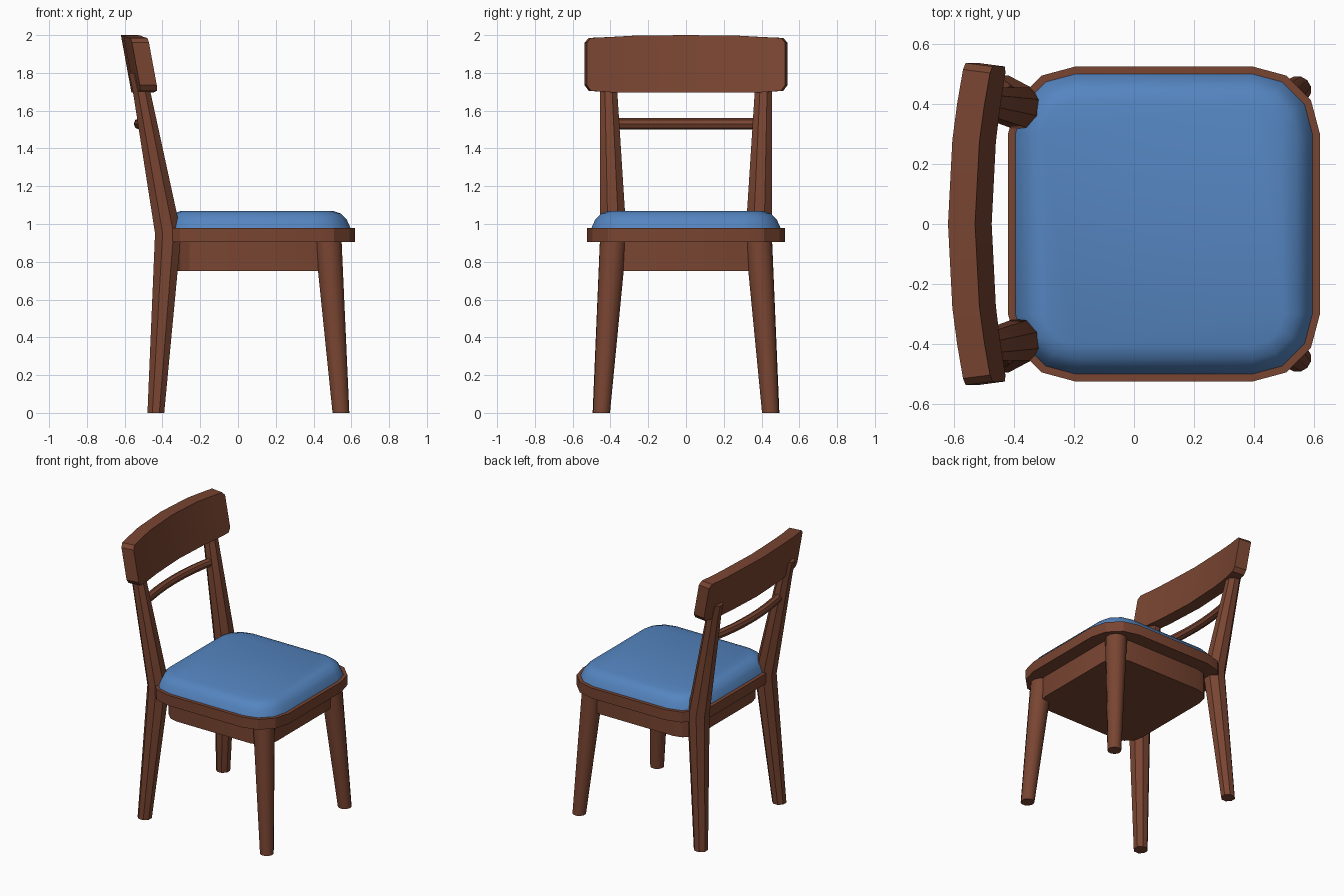
import bpy
import bmesh
import math

cube = bpy.data.objects.get("Cube")
if cube:
    bpy.data.objects.remove(cube, do_unlink=True)


def material(name, color):
    mat = bpy.data.materials.new(name)
    mat.use_nodes = True
    mat.diffuse_color = color
    mat.node_tree.nodes["Principled BSDF"].inputs["Base Color"].default_value = color
    return mat


WOOD = material("brown wood", (0.19, 0.059, 0.031, 1))
FABRIC = material("blue fabric", (0.09, 0.235, 0.53, 1))


def loft(name, rings, mat, angle, mirror=False):
    """Skin a list of equal-length rings, cap both ends and shade by angle."""
    bm = bmesh.new()
    loops = [[bm.verts.new(p) for p in ring] for ring in rings]
    count = len(loops[0])
    for a, b in zip(loops, loops[1:]):
        for i in range(count):
            j = (i + 1) % count
            bm.faces.new((a[i], a[j], b[j], b[i]))
    bm.faces.new(loops[0][::-1])
    bm.faces.new(loops[-1])
    bmesh.ops.recalc_face_normals(bm, faces=bm.faces)
    mesh = bpy.data.meshes.new(name)
    bm.to_mesh(mesh)
    bm.free()
    mesh.materials.append(mat)
    obj = bpy.data.objects.new(name, mesh)
    bpy.context.collection.objects.link(obj)
    bpy.ops.object.select_all(action="DESELECT")
    obj.select_set(True)
    bpy.context.view_layer.objects.active = obj
    bpy.ops.object.shade_smooth_by_angle(angle=math.radians(angle))
    if mirror:
        mod = obj.modifiers.new("other side", "MIRROR")
        mod.use_axis = (False, True, False)
        mod.use_mirror_merge = False
    return obj


def seat_ring(inset, z):
    """Rounded square seat outline, three segments to a corner."""
    radius = 0.225 - inset
    corners = ((0.395, 0.3), (-0.195, 0.3), (-0.195, -0.3), (0.395, -0.3))
    return [(cx + radius * math.cos(a), cy + radius * math.sin(a), z)
            for k, (cx, cy) in enumerate(corners)
            for a in (math.radians(90 * k + 30 * s) for s in range(4))]


def round_ring(x, y, z, radius, sides):
    """Level ring with a flat side facing forward."""
    return [(x + radius * math.cos(a), y + radius * math.sin(a), z)
            for a in (math.tau * (i + 0.5) / sides for i in range(sides))]


# Seat: frame, apron block underneath and padded cushion
loft("seat_frame", [seat_ring(0, 0.905), seat_ring(0, 0.98)], WOOD, 25)
loft("seat_apron", [seat_ring(0.1, 0.75), seat_ring(0.1, 0.91)], WOOD, 25)
cushion_steps = ((0.025, 0.98), (0.045, 1.025), (0.075, 1.055), (0.12, 1.07))
loft("seat_cushion", [seat_ring(i, z) for i, z in cushion_steps], FABRIC, 60)

# Front legs: smooth splayed tapers
loft("front_legs", [round_ring(0.545, 0.447, 0, 0.046, 12),
                    round_ring(0.478, 0.385, 0.91, 0.073, 12)], WOOD, 35, True)

# Rear legs: faceted, bending at the seat and running up as back posts
loft("rear_legs_and_back_posts", [round_ring(-0.435, 0.45, 0, 0.048, 8),
                                  round_ring(-0.37, 0.385, 0.95, 0.075, 8),
                                  round_ring(-0.51, 0.41, 1.7, 0.05, 8),
                                  round_ring(-0.535, 0.412, 1.8, 0.046, 8)],
     WOOD, 25, True)


# Top rail: leaning board bowed backward, with clipped corners
def rail_ring(y, low, high):
    bow = 0.05 * (y / 0.53) ** 2
    ring = []
    for z, depth in ((low, 0), (low, 0.09), (high, 0.09), (high, 0)):
        lean = -0.565 - 0.055 * (z - 1.7) / 0.3
        ring.append((lean + bow + depth, y * (1 - 0.25 * depth), z))
    return ring


half = ((0.537, 1.735, 1.96), (0.515, 1.705, 1.985), (0.4, 1.697, 1.99), (0.28, 1.697, 1.997))
stations = [(-y, a, b) for y, a, b in half] + [(0, 1.697, 2.0)] + list(half[::-1])
loft("top_rail", [rail_ring(*s) for s in stations], WOOD, 30)

# Thin rod between the posts, bowed backward
rod = []
for step in range(-4, 5):
    y = 0.1 * step
    x = -0.522 + 0.045 * (step / 4) ** 2
    rod.append([(x + 0.03 * math.cos(a), y, 1.53 + 0.03 * math.sin(a))
                for a in (math.tau * i / 8 for i in range(8))])
loft("back_rod", rod, WOOD, 30)
